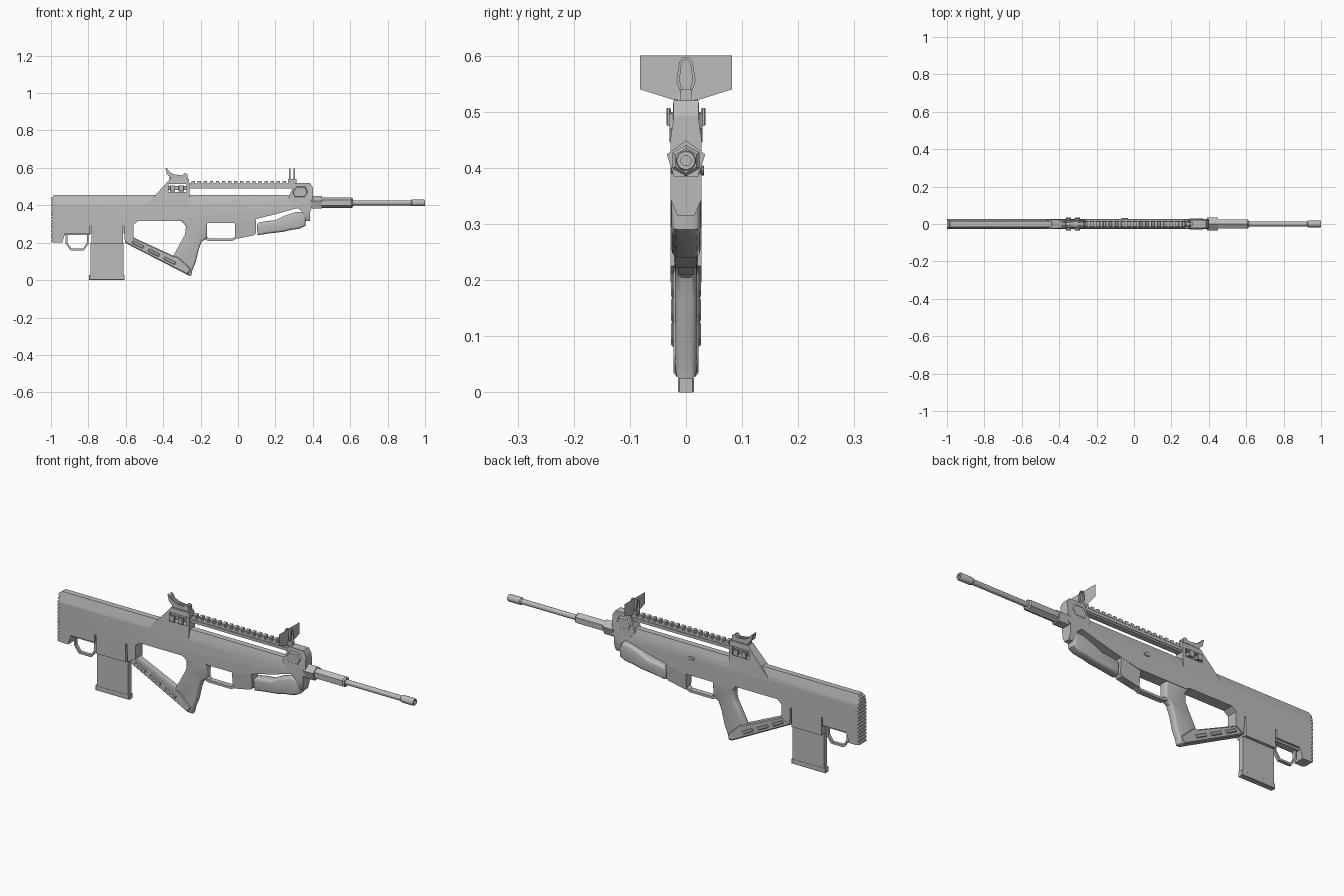
import bpy, bmesh, math
from mathutils import Vector

gray = bpy.data.materials.new("plain gray")
gray.diffuse_color = (0.5, 0.5, 0.5, 1)


def finish(name, bm):
    bmesh.ops.remove_doubles(bm, verts=bm.verts, dist=1e-5)
    bmesh.ops.recalc_face_normals(bm, faces=bm.faces)
    me = bpy.data.meshes.new(name)
    bm.to_mesh(me)
    bm.free()
    me.materials.append(gray)
    ob = bpy.data.objects.new(name, me)
    bpy.context.collection.objects.link(ob)
    return ob


def prism(name, pts, half, width=None, cuts=(), bevel=0, y=0.0, seg=1):
    """Side profile (x, z) extruded across y; width(z) reshapes the half width."""
    bm = bmesh.new()
    a = [bm.verts.new((p[0], -half, p[1])) for p in pts]
    b = [bm.verts.new((p[0], half, p[1])) for p in pts]
    n = len(pts)
    bm.faces.new(a)
    bm.faces.new(b[::-1])
    for i in range(n):
        j = (i + 1) % n
        bm.faces.new((a[i], b[i], b[j], a[j]))
    bmesh.ops.recalc_face_normals(bm, faces=bm.faces)
    for z in cuts:
        bmesh.ops.bisect_plane(bm, geom=bm.verts[:] + bm.edges[:] + bm.faces[:],
                               plane_co=(0, 0, z), plane_no=(0, 0, 1))
    if width:
        for v in bm.verts:
            v.co.y = math.copysign(width(v.co.z), v.co.y)
    if bevel:
        rim = [e for e in bm.edges if e.verts[0].co.y * e.verts[1].co.y > 0
               and len(e.link_faces) == 2 and e.calc_face_angle(0) > 0.5]
        bmesh.ops.bevel(bm, geom=rim, offset=bevel, segments=seg, profile=0.5,
                        affect='EDGES', clamp_overlap=True)
    bmesh.ops.translate(bm, verts=bm.verts, vec=(0, y, 0))
    return finish(name, bm)


def box(name, x0, x1, z0, z1, half, y=0.0, bevel=0):
    return prism(name, [(x0, z0), (x1, z0), (x1, z1), (x0, z1)], half, bevel=bevel, y=y)


def lathe(name, prof, n, z=0.413):
    """(x, radius) profile turned about the barrel axis."""
    bm = bmesh.new()
    rings = [[bm.verts.new((x, r * math.sin(2 * math.pi * k / n),
                            z + r * math.cos(2 * math.pi * k / n))) for k in range(n)]
             for x, r in prof]
    for p, q in zip(rings, rings[1:]):
        for k in range(n):
            bm.faces.new((p[k], p[(k + 1) % n], q[(k + 1) % n], q[k]))
    return finish(name, bm)


def lerp(z, table):
    for (z0, w0), (z1, w1) in zip(table, table[1:]):
        if z <= z1:
            return w0 + (w1 - w0) * max(0, (z - z0) / (z1 - z0))
    return table[-1][1]


# Main body with serrated butt, magazine well slits and chamfered top
butt = []
for i in range(14):
    z = 0.205 + i * 0.0175
    butt += [(-1.0, z), (-1.0, z + 0.010), (-0.99, z + 0.0125), (-0.99, z + 0.015)]
outline = [(-0.94, 0.2), (-0.985, 0.2)] + butt + [
    (-0.985, 0.455), (0.30, 0.455), (0.34, 0.44), (0.36, 0.395), (0.30, 0.38),
    (0.2, 0.352), (0.15, 0.34), (0.09, 0.325), (0.0, 0.305), (-0.275, 0.305), (-0.3, 0.315),
    (-0.535, 0.315), (-0.56, 0.295), (-0.56, 0.225), (-0.605, 0.2),
    (-0.608, 0.29), (-0.616, 0.29), (-0.616, 0.196),
    (-0.784, 0.196), (-0.784, 0.29), (-0.792, 0.29), (-0.792, 0.25), (-0.925, 0.25)]
prism("body", outline, 0.028, cuts=[0.405],
      width=lambda z: lerp(z, [(0.1, 0.028), (0.405, 0.028), (0.455, 0.015)]))
box("well_core", -0.80, -0.60, 0.25, 0.30, 0.018)

# Magazine with base plate
box("magazine", -0.788, -0.612, 0.01, 0.2, 0.0135)
box("magazine_base", -0.796, -0.606, 0.0, 0.026, 0.014, bevel=0.002)

# Sling loop and its mounting strip
box("sling_strip", -0.93, -0.79, 0.24, 0.252, 0.018)
prism("sling_loop", [(-0.922, 0.245), (-0.922, 0.195), (-0.895, 0.158), (-0.825, 0.158),
                     (-0.798, 0.195), (-0.798, 0.245), (-0.808, 0.245), (-0.808, 0.198),
                     (-0.83, 0.168), (-0.89, 0.168), (-0.912, 0.198), (-0.912, 0.245)], 0.008)

# Thumbhole strut with raised grip bars
prism("strut", [(-0.605, 0.2), (-0.27, 0.028), (-0.25, 0.06), (-0.32, 0.125),
                (-0.345, 0.13), (-0.56, 0.228), (-0.605, 0.25)], 0.022, bevel=0.005)
for i in range(3):
    cx = -0.535 + i * 0.085
    cz = 0.19 - i * 0.0432
    d, n = Vector((0.89, -0.455)), Vector((0.455, 0.89))
    c = Vector((cx, cz))
    pts = [c + d * s * 0.033 + n * t * 0.008 for s, t in ((-1, -1), (1, -1), (1, 1), (-1, 1))]
    prism("strut_bar", pts, 0.027, bevel=0.003)

# Pistol grip
prism("pistol_grip", [(-0.31, 0.325), (-0.278, 0.288), (-0.283, 0.245), (-0.345, 0.13),
                      (-0.335, 0.066), (-0.268, 0.026), (-0.25, 0.024), (-0.245, 0.05),
                      (-0.225, 0.10), (-0.21, 0.165), (-0.195, 0.205), (-0.165, 0.225),
                      (-0.165, 0.325)], 0.022, cuts=[0.22], bevel=0.011, seg=3,
      width=lambda z: lerp(z, [(0, 0.018), (0.22, 0.020), (0.325, 0.027)]))

# Trigger guard
prism("trigger_guard", [(-0.19, 0.222), (-0.16, 0.21), (-0.03, 0.21), (0.0, 0.225),
                        (0.0, 0.245), (-0.03, 0.222), (-0.155, 0.222), (-0.175, 0.24)], 0.014)

# Handguard root and smooth foregrip
prism("handguard_root", [(-0.018, 0.32), (-0.015, 0.222), (0.0, 0.222), (0.085, 0.24),
                         (0.095, 0.25), (0.095, 0.335)], 0.027,
      width=lambda z: lerp(z, [(0.22, 0.018), (0.335, 0.028)]), cuts=[0.26, 0.3])
prism("foregrip", [(0.105, 0.24), (0.10, 0.295), (0.11, 0.308), (0.15, 0.315), (0.2, 0.32),
                   (0.25, 0.345), (0.31, 0.365), (0.345, 0.365), (0.365, 0.345), (0.36, 0.29),
                   (0.33, 0.275), (0.28, 0.268), (0.24, 0.258), (0.17, 0.25)],
      0.026, bevel=0.013, seg=3)

# Front block
prism("front_block", [(0.27, 0.44), (0.285, 0.475), (0.30, 0.52), (0.385, 0.52), (0.4, 0.495),
                      (0.4, 0.40), (0.387, 0.39), (0.385, 0.315), (0.36, 0.315),
                      (0.345, 0.365), (0.30, 0.40)], 0.028, cuts=[0.345, 0.45, 0.49],
      width=lambda z: lerp(z, [(0.31, 0.013), (0.345, 0.028), (0.45, 0.028),
                               (0.49, 0.022), (0.52, 0.022)]))
prism("front_block_boss", [(0.30, 0.44), (0.29, 0.47), (0.31, 0.50), (0.36, 0.50),
                           (0.375, 0.47), (0.36, 0.44)], 0.029, bevel=0.006)

# Barrel: five-sided nut, six-sided sleeve, round tube and muzzle
lathe("barrel_nut", [(0.39, 0), (0.39, 0.036), (0.448, 0.036), (0.448, 0)], 5)
lathe("barrel_sleeve", [(0.44, 0), (0.44, 0.028), (0.607, 0.028), (0.614, 0.022), (0.614, 0)], 6)
lathe("barrel", [(0.6, 0), (0.6, 0.013), (0.925, 0.013), (0.93, 0.018), (0.995, 0.018),
                 (1.0, 0.016), (1.0, 0.009), (0.95, 0.009), (0.95, 0)], 20)

# Top rail with teeth
box("rail", -0.27, 0.31, 0.49, 0.516, 0.014)
box("rail_lower_lip", -0.27, 0.31, 0.498, 0.506, 0.017)
for i in range(17):
    x = -0.25 + i * 0.0325
    prism("rail_tooth", [(x, 0.514), (x + 0.021, 0.514), (x + 0.019, 0.53), (x + 0.002, 0.53)], 0.015)

# Rear sight base: walls around a side window with bolts passing through
wall = lambda z: lerp(z, [(0.40, 0.028), (0.455, 0.025), (0.54, 0.020)])
prism("rear_base_lower", [(-0.485, 0.405), (-0.426, 0.472), (-0.26, 0.472), (-0.26, 0.405)],
      0.025, width=wall)
prism("rear_base_back", [(-0.428, 0.47), (-0.385, 0.516), (-0.372, 0.516), (-0.372, 0.47)],
      0.024, width=wall)
prism("rear_base_top", [(-0.387, 0.514), (-0.365, 0.54), (-0.262, 0.54), (-0.26, 0.514)],
      0.022, width=wall)
box("rear_base_front", -0.276, -0.26, 0.47, 0.516, 0.023)
box("rear_window_core", -0.372, -0.276, 0.482, 0.502, 0.012)
for x in (-0.35, -0.303):
    box("rear_bolt", x - 0.009, x + 0.009, 0.483, 0.5, 0.031)
    for s in (-1, 1):
        box("rear_bolt_head", x - 0.014, x + 0.014, 0.475, 0.507, 0.004, y=s * 0.031, bevel=0.002)

# Rear sight with a pair of curved horns
box("rear_sight_base", -0.365, -0.27, 0.538, 0.555, 0.014, bevel=0.003)
for s in (-1, 1):
    prism("rear_sight_horn", [(-0.388, 0.6), (-0.378, 0.596), (-0.365, 0.577), (-0.34, 0.565),
                              (-0.30, 0.56), (-0.285, 0.572), (-0.272, 0.568), (-0.268, 0.545),
                              (-0.355, 0.545), (-0.38, 0.566)], 0.004, y=s * 0.011)

# Front sight: two egg-shaped hoops around a flat sight plate
half_egg = [(0.0, 0.598), (0.007, 0.596), (0.012, 0.588), (0.017, 0.556), (0.014, 0.545), (0.009, 0.533)]
egg = half_egg + [(-y, z) for y, z in half_egg[:0:-1]]


def hoop(name, x0, x1):
    bm = bmesh.new()
    loops = [[bm.verts.new((x, y * s, 0.563 + (z - 0.563) * t)) for y, z in egg]
             for x, s, t in ((x0, 1, 1), (x1, 1, 1), (x1, 0.68, 0.85), (x0, 0.68, 0.85))]
    for i in range(4):
        p, q = loops[i], loops[(i + 1) % 4]
        for k in range(len(egg)):
            m = (k + 1) % len(egg)
            bm.faces.new((p[k], p[m], q[m], q[k]))
    return finish(name, bm)


hoop("front_sight_hoop", 0.272, 0.282)
hoop("front_sight_hoop", 0.296, 0.305)
box("front_sight_foot", 0.268, 0.312, 0.512, 0.54, 0.010)
bm = bmesh.new()
bm.faces.new([bm.verts.new((0.289, y, z)) for y, z in
              ((-0.082, 0.6), (-0.082, 0.54), (-0.025, 0.522), (0.025, 0.522), (0.082, 0.54), (0.082, 0.6))])
finish("front_sight_plate", bm)

# Small button on the far side
prism("side_button", [(-0.05 + 0.018 * math.cos(a * math.pi / 6), 0.395 + 0.009 * math.sin(a * math.pi / 6))
                      for a in range(12)], 0.003, y=0.029, bevel=0.001)

# Smooth rounded parts, keep hard edges crisp
bpy.ops.object.select_all(action='SELECT')
bpy.context.view_layer.objects.active = bpy.data.objects["body"]
bpy.ops.object.shade_smooth_by_angle(angle=math.radians(32))
